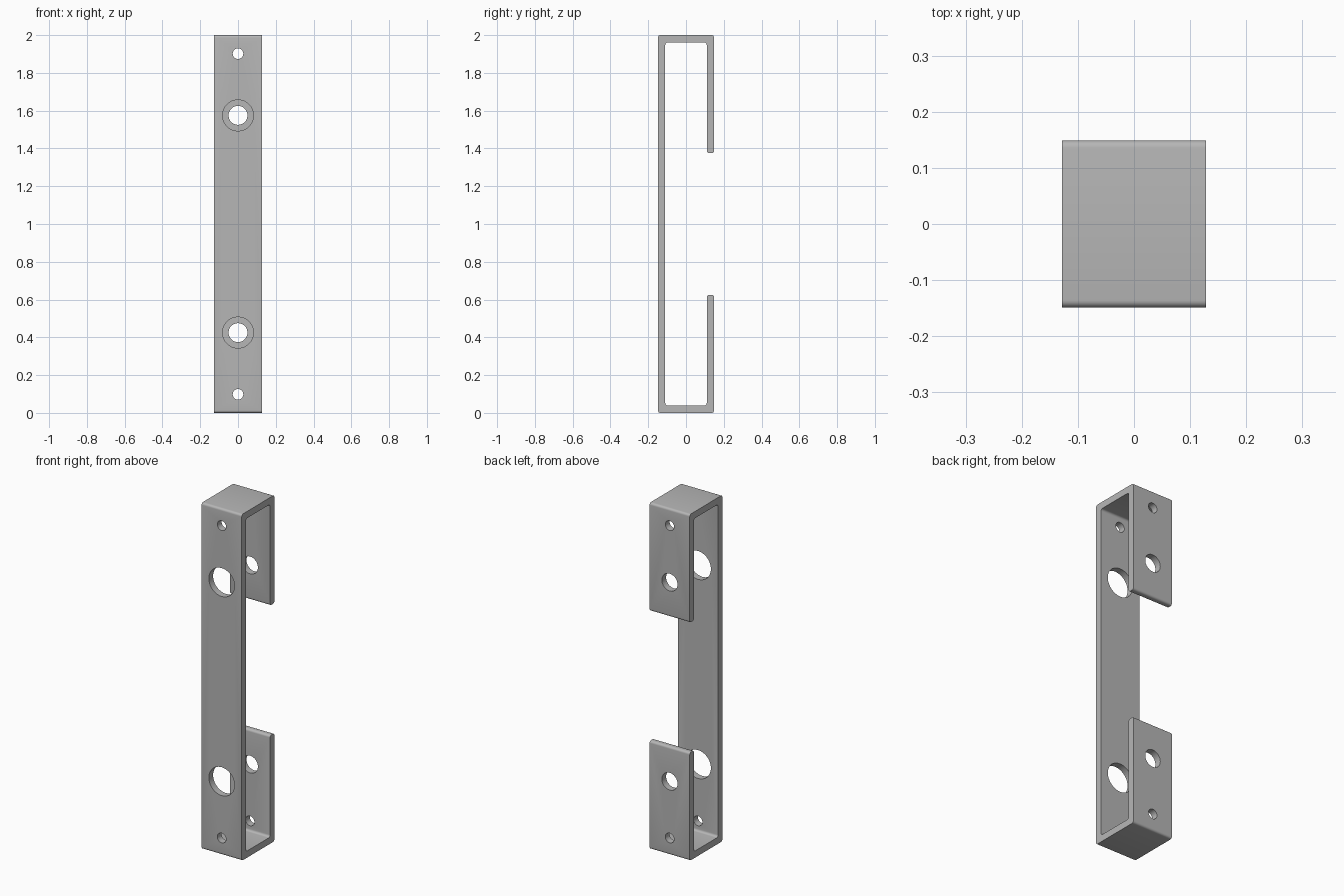
import bpy, bmesh, math

cube = bpy.data.objects.get("Cube")
if cube:
    bpy.data.objects.remove(cube, do_unlink=True)

HALF_W, HALF_D, HEIGHT = 0.128, 0.149, 2.0
WALL, LIP, RADIUS = 0.039, 0.625, 0.013

steel = bpy.data.materials.new("grey steel")
steel.use_nodes = True
GREY = (0.47, 0.47, 0.47, 1)
steel.diffuse_color = GREY
steel.node_tree.nodes["Principled BSDF"].inputs["Base Color"].default_value = GREY


def add_object(name, bm):
    mesh = bpy.data.meshes.new(name)
    bm.to_mesh(mesh)
    bm.free()
    obj = bpy.data.objects.new(name, mesh)
    bpy.context.collection.objects.link(obj)
    mesh.materials.append(steel)
    return obj


def add_cutter(y, z, radius):
    bpy.ops.mesh.primitive_cylinder_add(vertices=48, radius=radius, depth=0.2,
                                        location=(0, y, z), rotation=(math.pi / 2, 0, 0))
    cutter = bpy.context.object
    cutter.name = "hole_cutter"
    cutter.hide_render = True
    cutter.data.materials.append(steel)
    return cutter


# Folded strap: lower half of the side profile, mirrored to the upper half
inner = HALF_D - WALL
outside = [(-HALF_D, 0), (HALF_D, 0), (HALF_D, LIP)]
inside = [(inner, LIP), (inner, WALL), (-inner, WALL)]
lower = outside + inside
upper = [(y, HEIGHT - z) for y, z in reversed(lower)]

bm = bmesh.new()
face = bm.faces.new([bm.verts.new((-HALF_W, y, z)) for y, z in lower + upper])
grown = bmesh.ops.extrude_face_region(bm, geom=[face])["geom"]
bmesh.ops.translate(bm, vec=(2 * HALF_W, 0, 0),
                    verts=[g for g in grown if isinstance(g, bmesh.types.BMVert)])
bmesh.ops.recalc_face_normals(bm, faces=bm.faces)

# Round every fold and lip end
folds = [e for e in bm.edges if abs(e.verts[0].co.x - e.verts[1].co.x) > HALF_W]
bmesh.ops.bevel(bm, geom=folds, offset=RADIUS, segments=5, profile=0.5, affect='EDGES')
bmesh.ops.recalc_face_normals(bm, faces=bm.faces)
bracket = add_object("bracket", bm)

# Screw holes in both walls, wide access holes in front, bolt holes behind
cutters = []
for mirror in (False, True):
    for y, z, radius in ((-HALF_D, 0.098, 0.028), (HALF_D, 0.098, 0.028),
                         (-HALF_D, 0.425, 0.082), (HALF_D, 0.425, 0.05)):
        cutters.append(add_cutter(y, HEIGHT - z if mirror else z, radius))

bpy.ops.object.select_all(action='DESELECT')
bracket.select_set(True)
bpy.context.view_layer.objects.active = bracket
for cutter in cutters:
    mod = bracket.modifiers.new("hole", 'BOOLEAN')
    mod.operation = 'DIFFERENCE'
    mod.solver = 'EXACT'
    mod.object = cutter
    bpy.ops.object.modifier_apply(modifier=mod.name)
for cutter in cutters:
    bpy.data.objects.remove(cutter, do_unlink=True)

bpy.ops.object.shade_smooth_by_angle(angle=math.radians(35))
